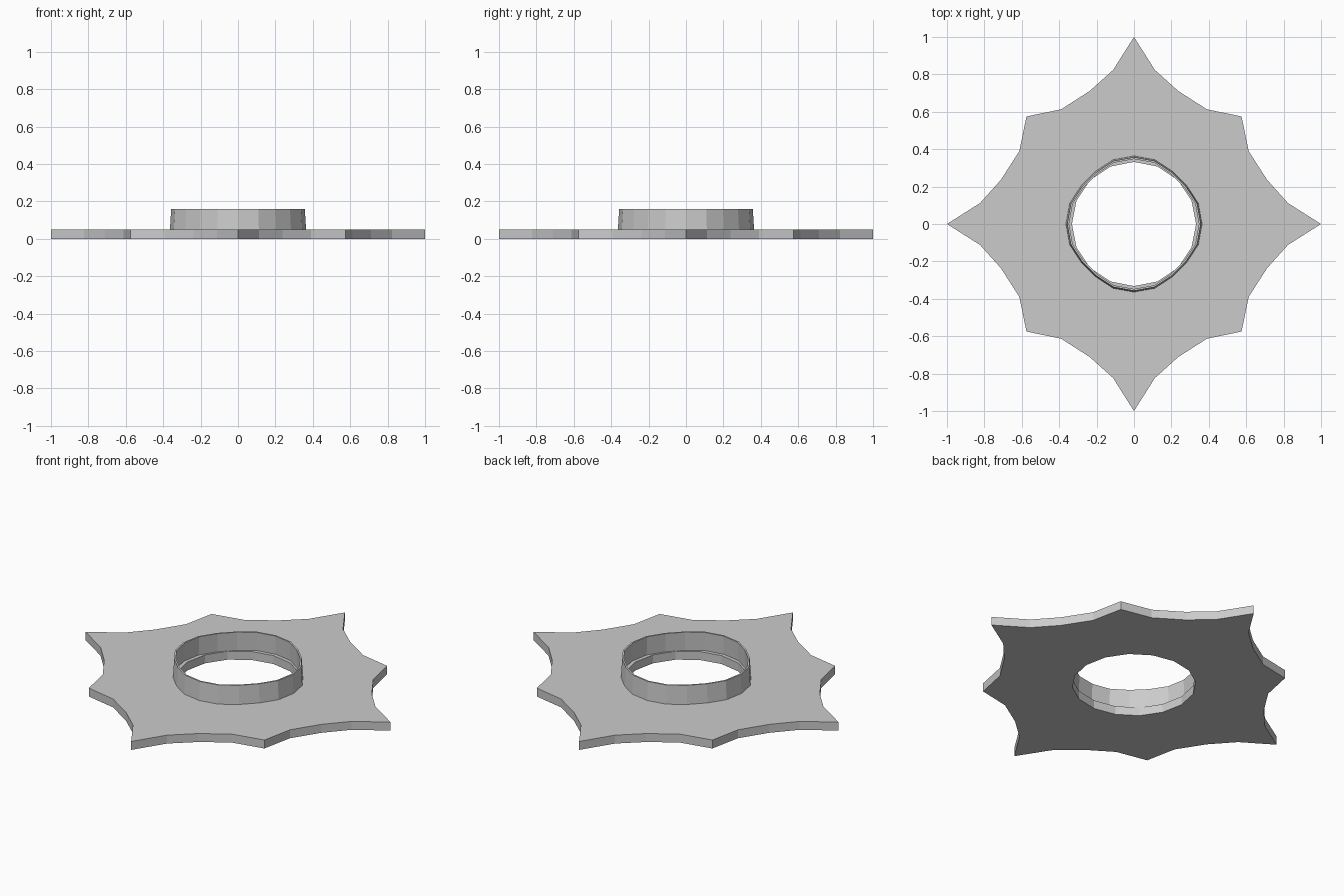
import bpy, bmesh, math

if "Cube" in bpy.data.objects:
    bpy.data.objects.remove(bpy.data.objects["Cube"])


def rotate4(quarter):
    """Repeat a quarter outline around the z axis."""
    pts = []
    for k in range(4):
        c, s = [(1, 0), (0, 1), (-1, 0), (0, -1)][k]
        pts += [(c * x - s * y, s * x + c * y) for x, y in quarter]
    return pts


def finish(bm, name):
    bmesh.ops.recalc_face_normals(bm, faces=bm.faces[:])
    mesh = bpy.data.meshes.new(name)
    bm.to_mesh(mesh)
    bm.free()
    obj = bpy.data.objects.new(name, mesh)
    bpy.context.collection.objects.link(obj)
    return obj


def add_loop(bm, pts, z, scale=1.0):
    return [bm.verts.new((x * scale, y * scale, z)) for x, y in pts]


def bridge(bm, a, b):
    n = len(a)
    for i in range(n):
        bm.faces.new((a[i], a[(i + 1) % n], b[(i + 1) % n], b[i]))


# Eight-pointed plate with a sixteen-sided hole
half = [(1, 0), (0.823, 0.112), (0.711, 0.237), (0.613, 0.39)]
star = rotate4(half + [(0.575, 0.575)] + [(y, x) for x, y in half[:0:-1]])
hole = [(0.332 * math.cos(i * math.pi / 8), 0.332 * math.sin(i * math.pi / 8))
        for i in range(16)]
bm = bmesh.new()
edges = []
for pts in (star, hole):
    vs = add_loop(bm, pts, 0)
    edges += [bm.edges.new((vs[i - 1], vs[i])) for i in range(len(vs))]
bmesh.ops.triangle_fill(bm, edges=edges, use_beauty=True)
ext = bmesh.ops.extrude_face_region(bm, geom=bm.faces[:], use_keep_orig=True)
top = [g for g in ext["geom"] if isinstance(g, bmesh.types.BMVert)]
bmesh.ops.translate(bm, verts=top, vec=(0, 0, 0.05))
finish(bm, "star_plate")

# Thin, slightly tapered twenty-sided collar
ring = rotate4([(0.36, 0), (0.34, 0.11), (0.28, 0.202), (0.202, 0.28), (0.11, 0.34)])
bm = bmesh.new()
loops = [add_loop(bm, ring, z, s) for z, s in
         ((0.045, 1.012), (0.16, 0.992), (0.16, 0.965), (0.045, 0.98))]
for i in range(4):
    bridge(bm, loops[i], loops[(i + 1) % 4])
finish(bm, "collar")
